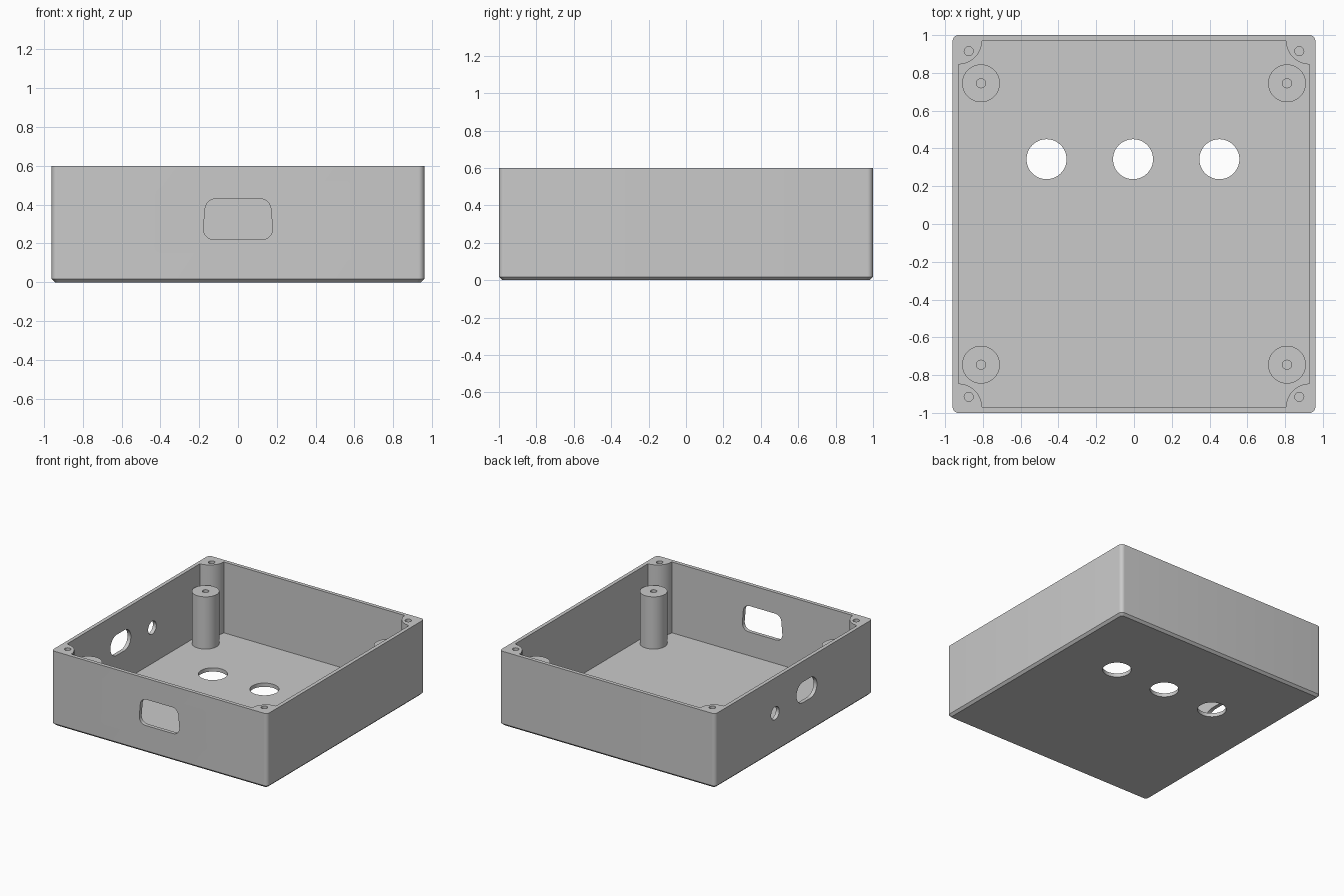
import bpy, bmesh
from math import cos, sin, pi, radians
from mathutils import Vector

if "Cube" in bpy.data.objects:
    bpy.data.objects.remove(bpy.data.objects["Cube"], do_unlink=True)

HX, HY, H = 0.96, 1.0, 0.6      # outer half sizes and height
WALL, FLOOR = 0.03, 0.03

grey = bpy.data.materials.new("grey plastic")
grey.use_nodes = True
grey.diffuse_color = (0.59, 0.59, 0.59, 1)
grey.node_tree.nodes["Principled BSDF"].inputs["Base Color"].default_value = grey.diffuse_color


def circle(cx, cy, r, n=40):
    return [(cx + r * cos(2 * pi * i / n), cy + r * sin(2 * pi * i / n)) for i in range(n)]


def rounded(points, r, n=8):
    """Polygon with every corner replaced by a tangent arc."""
    pts, out = [Vector(p) for p in points], []
    for i, p in enumerate(pts):
        a = (pts[i - 1] - p).normalized()
        b = (pts[(i + 1) % len(pts)] - p).normalized()
        half = a.angle(b) / 2
        t = r * cos(half) / sin(half)
        c = p + (a + b).normalized() * r / sin(half)
        va, vb = (p + a * t - c).normalized(), (p + b * t - c).normalized()
        out += [tuple(c + va.slerp(vb, k / n).normalized() * r) for k in range(n + 1)]
    return out


def rect(hx, hy, cx=0, cy=0):
    return [(cx - hx, cy - hy), (cx + hx, cy - hy), (cx + hx, cy + hy), (cx - hx, cy + hy)]


def loft(name, rings, place=lambda u, v, w: (u, v, w)):
    """Closed solid through a stack of (outline, level) rings."""
    bm = bmesh.new()
    loops = [[bm.verts.new(place(u, v, w)) for u, v in outline] for outline, w in rings]
    for lo, hi in zip(loops, loops[1:]):
        for i in range(len(lo)):
            j = (i + 1) % len(lo)
            bm.faces.new((lo[i], lo[j], hi[j], hi[i]))
    bm.faces.new(loops[0][::-1])
    bm.faces.new(loops[-1])
    bmesh.ops.recalc_face_normals(bm, faces=bm.faces)
    mesh = bpy.data.meshes.new(name)
    bm.to_mesh(mesh)
    bm.free()
    mesh.materials.append(grey)
    ob = bpy.data.objects.new(name, mesh)
    bpy.context.collection.objects.link(ob)
    return ob


def activate(ob):
    bpy.ops.object.select_all(action='DESELECT')
    ob.select_set(True)
    bpy.context.view_layer.objects.active = ob


def cut(ob, cutter):
    cutter.hide_render = True
    mod = ob.modifiers.new("cut", 'BOOLEAN')
    mod.operation, mod.solver, mod.object = 'DIFFERENCE', 'EXACT', cutter
    activate(ob)
    bpy.ops.object.modifier_apply(modifier=mod.name)
    bpy.data.objects.remove(cutter, do_unlink=True)


def smooth(ob):
    activate(ob)
    bpy.ops.object.shade_smooth_by_angle(angle=radians(30))


# Outer shell with rounded upright edges and a chamfered base
outer = rounded(rect(HX, HY), 0.03)
base = rounded(rect(HX - 0.018, HY - 0.018), 0.02)
shell = loft("enclosure_shell", [(base, 0), (outer, 0.018), (outer, H)])

# Cavity outline leaves a quarter-round screw post in each corner
cavity = []
for k, (sx, sy) in enumerate([(1, 1), (-1, 1), (-1, -1), (1, -1)]):
    for i in range(13):
        a = radians(270 + 90 * k - 90 * i / 12)
        cavity.append((sx * (HX - WALL) + 0.125 * cos(a), sy * (HY - WALL) + 0.125 * sin(a)))
cut(shell, loft("cavity_cutter", [(cavity, FLOOR), (cavity, H + 0.1)]))

# Screw holes in the corner posts
for sx in (-1, 1):
    for sy in (-1, 1):
        hole = circle(sx * 0.875, sy * 0.915, 0.024, 20)
        cut(shell, loft("screw_cutter", [(hole, 0.3), (hole, H + 0.1)]))

# Three round holes through the floor
for x in (-0.463, -0.005, 0.452):
    hole = circle(x, 0.343, 0.106, 48)
    cut(shell, loft("floor_cutter", [(hole, -0.1), (hole, 0.1)]))

# Tapered connector opening in the front wall
opening = rounded([(-0.183, 0.22), (0.183, 0.22), (0.165, 0.43), (-0.165, 0.43)], 0.055)
cut(shell, loft("front_cutter", [(opening, -1.1), (opening, -0.9)],
                lambda u, v, w: (u, w, v)))

# Slot and small round hole in the right wall
slot = rounded(rect(0.13, 0.083, -0.163, 0.35), 0.082)
for outline in (slot, circle(0.238, 0.317, 0.052, 32)):
    cut(shell, loft("side_cutter", [(outline, -1.1), (outline, -0.88)],
                    lambda u, v, w: (w, u, v)))
smooth(shell)

# Board standoffs with blind pilot holes
for side, sx in (("right", -1), ("left", 1)):
    for end, sy in (("front", -1), ("back", 1)):
        x, y = sx * 0.81, sy * 0.745
        body, pilot = circle(x, y, 0.1), circle(x, y, 0.024)
        post = loft(f"standoff_{end}_{side}",
                    [(body, FLOOR - 0.005), (body, 0.45), (pilot, 0.45), (pilot, 0.2)])
        smooth(post)
